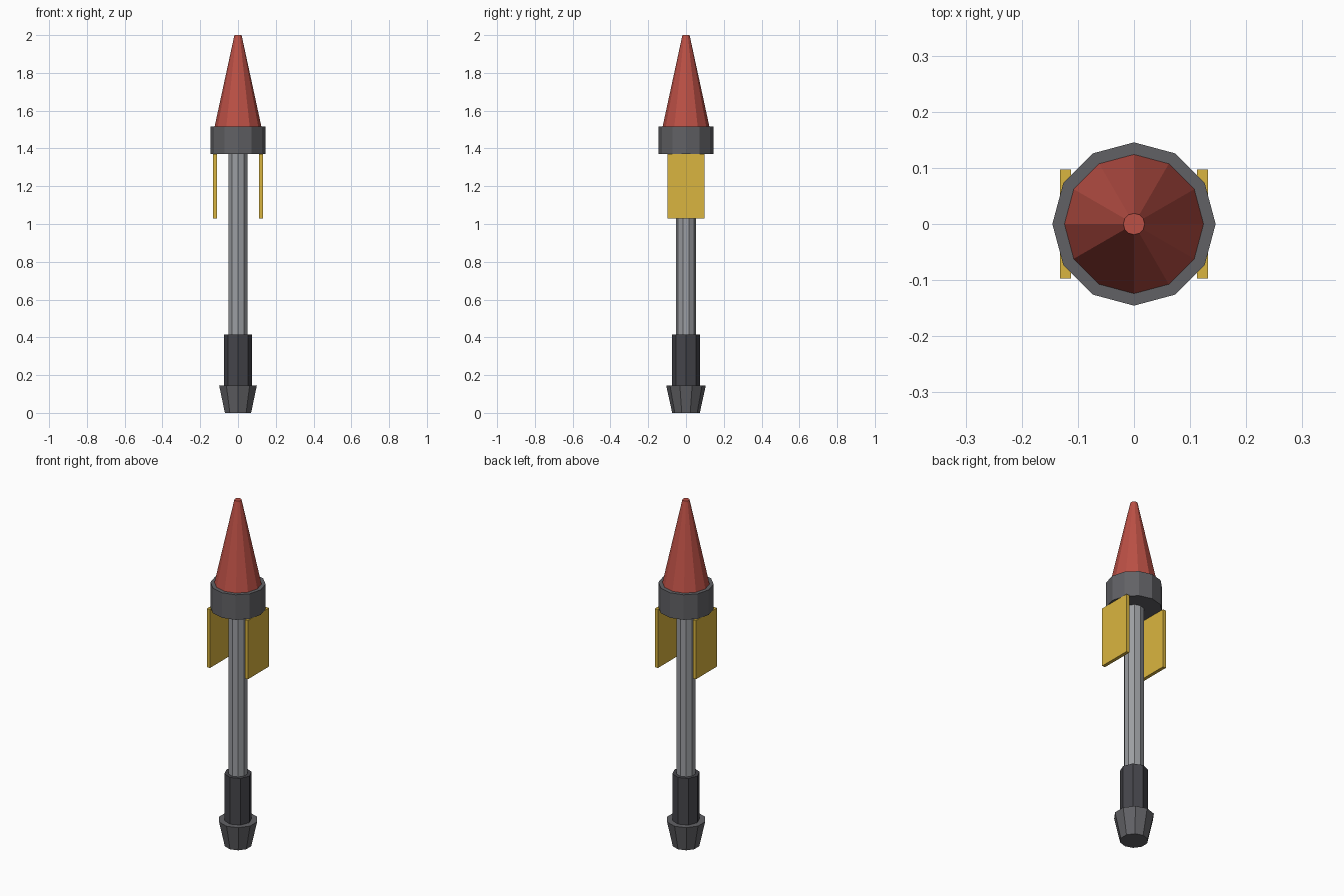
import bpy

if "Cube" in bpy.data.objects:
    bpy.data.objects.remove(bpy.data.objects["Cube"])


def material(name, rgb):
    m = bpy.data.materials.new(name)
    m.diffuse_color = (*rgb, 1)
    m.use_nodes = True
    m.node_tree.nodes["Principled BSDF"].inputs["Base Color"].default_value = m.diffuse_color
    return m


dark = material("dark_grip", (0.06, 0.06, 0.07))
iron = material("dark_iron", (0.12, 0.12, 0.13))
steel = material("steel", (0.33, 0.34, 0.36))
red = material("red", (0.5, 0.08, 0.06))
gold = material("gold", (0.7, 0.46, 0.05))


def frustum(name, sides, r_low, r_high, z_low, z_high, mat):
    bpy.ops.mesh.primitive_cone_add(vertices=sides, radius1=r_low, radius2=r_high,
                                    depth=z_high - z_low,
                                    location=(0, 0, (z_low + z_high) / 2))
    ob = bpy.context.object
    ob.name = name
    ob.data.materials.append(mat)
    return ob


# Stacked round parts, bottom to top
frustum("pommel", 10, 0.073, 0.105, 0.0, 0.146, iron)
frustum("grip", 8, 0.073, 0.073, 0.146, 0.416, dark)
frustum("shaft", 10, 0.052, 0.052, 0.416, 1.37, steel)
frustum("collar", 12, 0.1455, 0.1455, 1.37, 1.515, iron)
frustum("nose_cone", 12, 0.124, 0.019, 1.515, 2.0, red)

# Side plates hanging below the collar
for side, x in (("left", -0.122), ("right", 0.122)):
    bpy.ops.mesh.primitive_cube_add(size=1, location=(x, 0, 1.2))
    plate = bpy.context.object
    plate.name = side + "_plate"
    plate.scale = (0.019, 0.194, 0.34)
    bpy.ops.object.transform_apply(location=False, rotation=False, scale=True)
    plate.data.materials.append(gold)
